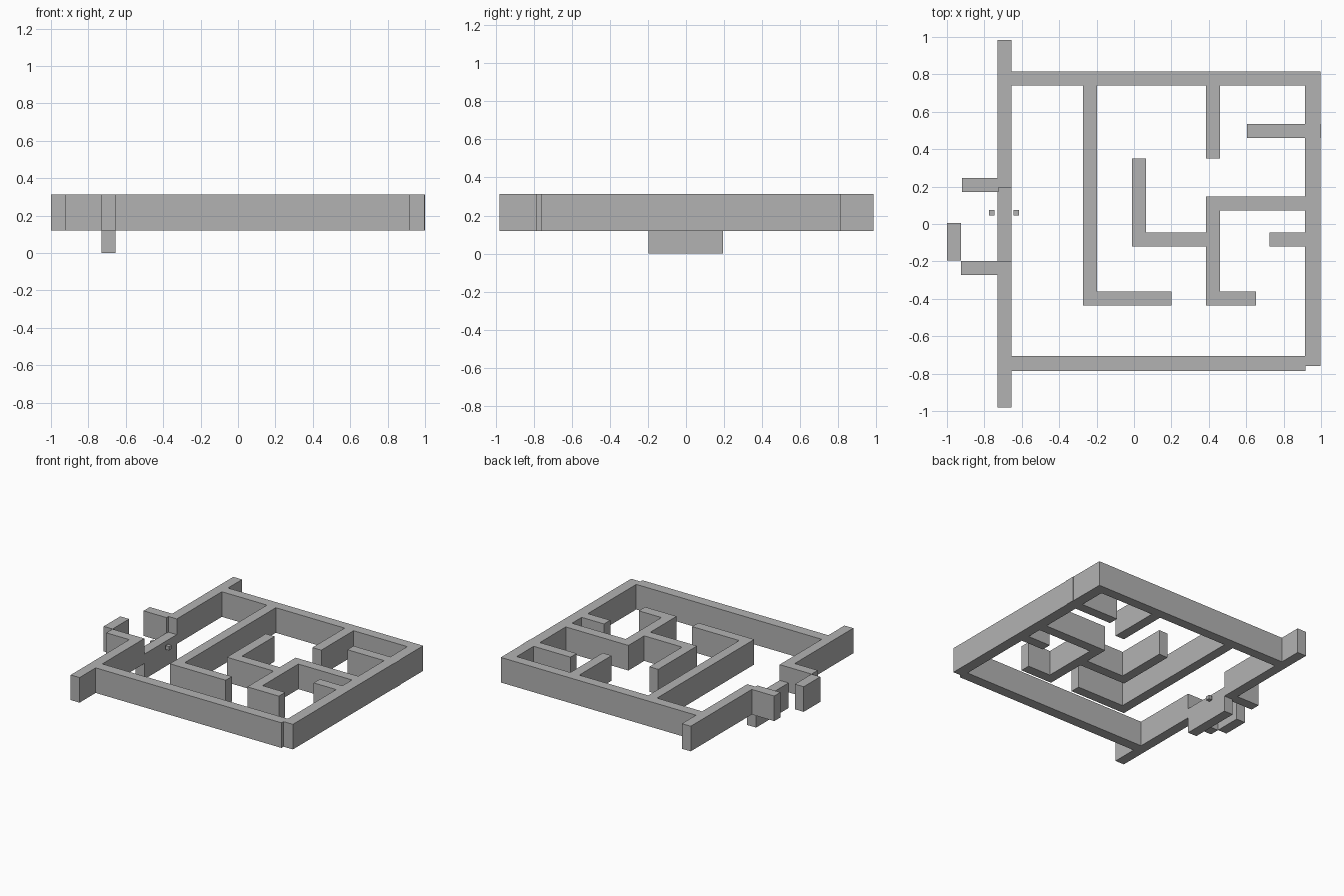
import bpy

cube = bpy.data.objects.get("Cube")
if cube:
    bpy.data.objects.remove(cube, do_unlink=True)

# One plain grey for everything
grey = bpy.data.materials.new("plain_grey")
grey.use_nodes = True
color = (0.45, 0.45, 0.45, 1)
grey.diffuse_color = color
grey.node_tree.nodes["Principled BSDF"].inputs["Base Color"].default_value = color

BASE, TOP = 0.12, 0.312


def block(name, x0, x1, y0, y1, z0=BASE, z1=TOP):
    """Axis-aligned box between two corners."""
    bpy.ops.mesh.primitive_cube_add(
        size=1, location=((x0 + x1) / 2, (y0 + y1) / 2, (z0 + z1) / 2))
    ob = bpy.context.object
    ob.name = name
    ob.scale = (x1 - x0, y1 - y0, z1 - z0)
    bpy.ops.object.transform_apply(location=False, rotation=False, scale=True)
    ob.data.materials.append(grey)
    return ob


# Outer walls, left open at the doorway
block("entrance_wall_front", -0.73, -0.655, -0.98, -0.197)
block("entrance_wall_back", -0.73, -0.655, 0.195, 0.985)
block("back_wall", -0.655, 0.997, 0.74, 0.815)
block("front_wall", -0.655, 0.918, -0.785, -0.705)
block("side_wall", 0.915, 0.997, -0.76, 0.74)

# Long inner corridor
block("corridor_wall", -0.273, -0.198, -0.435, 0.74)
block("corridor_foot", -0.198, 0.2, -0.435, -0.36)

# Central hook of rooms
block("hook_wall", -0.01, 0.065, -0.12, 0.35)
block("hook_foot", 0.065, 0.385, -0.12, -0.045)
block("room_wall", 0.385, 0.46, -0.437, 0.147)
block("room_foot", 0.46, 0.652, -0.437, -0.36)
block("room_back", 0.46, 0.915, 0.072, 0.147)

# Short partitions
block("back_partition", 0.385, 0.46, 0.35, 0.74)
block("upper_partition", 0.603, 1.0, 0.46, 0.535)
block("lower_partition", 0.725, 0.915, -0.12, -0.045)

# Porch outside the doorway
block("porch_back", -0.92, -0.725, 0.172, 0.247)
block("porch_front", -0.925, -0.73, -0.272, -0.197)
block("porch_screen", -1.0, -0.925, -0.195, 0.005)

# Lowered door with a knob on each side
block("door", -0.73, -0.655, -0.197, 0.195, 0.0, 0.192)
for side, x in (("outer", -0.76), ("inner", -0.63)):
    block(side + "_knob", x - 0.015, x + 0.015, 0.045, 0.075, 0.138, 0.168)
